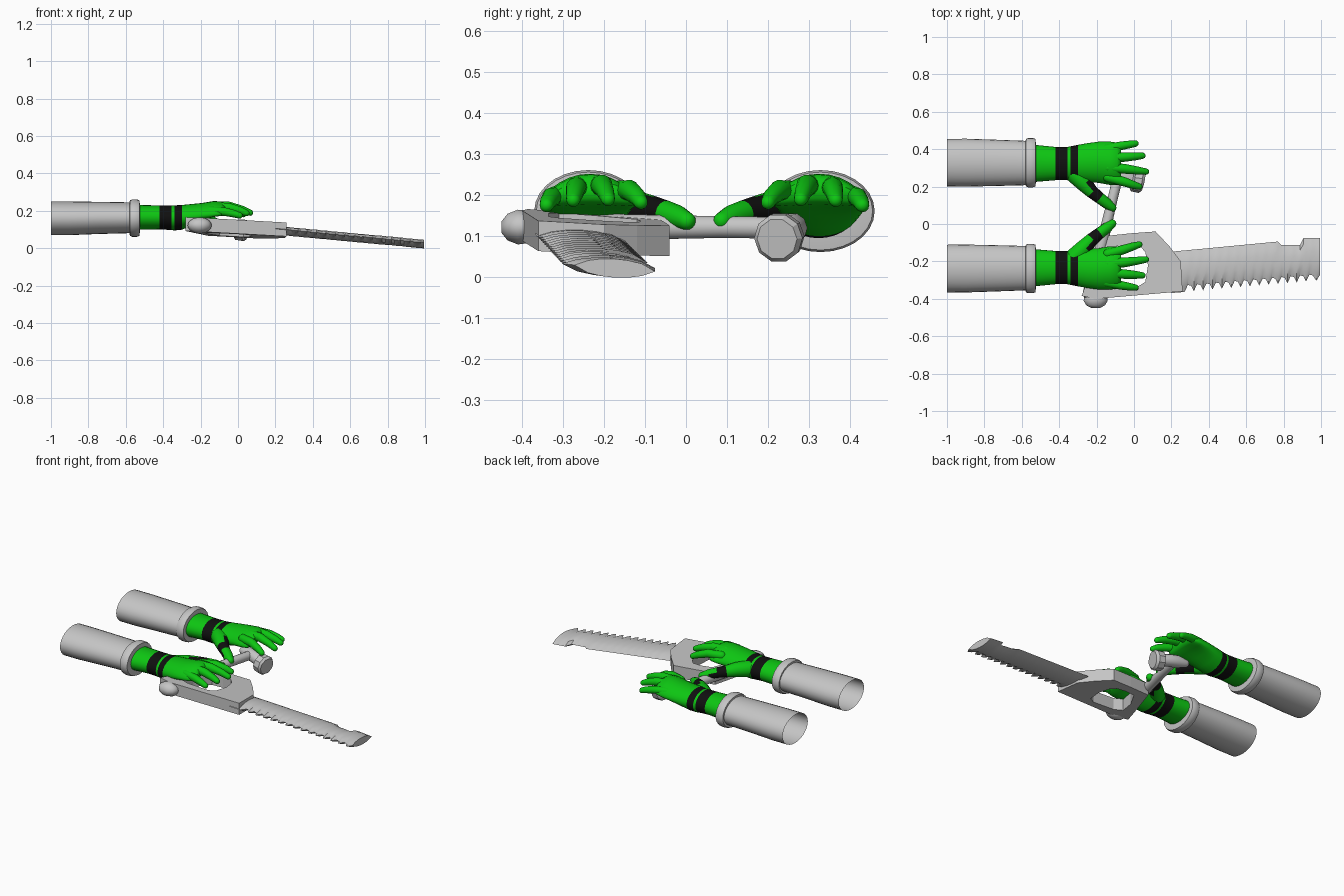
import bpy, bmesh, math
from mathutils import Vector

cube = bpy.data.objects.get("Cube")
if cube:
    bpy.data.objects.remove(cube)


def material(name, rgb):
    m = bpy.data.materials.new(name)
    m.use_nodes = True
    m.diffuse_color = (*rgb, 1)
    bsdf = m.node_tree.nodes["Principled BSDF"]
    bsdf.inputs["Base Color"].default_value = (*rgb, 1)
    bsdf.inputs["Roughness"].default_value = 0.7
    return m


GREY = material("light grey", (0.56, 0.56, 0.56))
GREEN = material("glove green", (0.004, 0.56, 0.006))
BLACK = material("strap black", (0.005, 0.005, 0.005))
MID = 0.045  # mirror plane between the two arms


def finish(name, bm, mats, smooth=40, side=1, rule=None):
    """Mirror if needed, colour by rule, and turn the bmesh into an object."""
    if rule:
        for f in bm.faces:
            f.material_index = int(rule(f.calc_center_median()))
    for v in bm.verts:
        v.co.y = MID + side * (v.co.y - MID)
    bmesh.ops.recalc_face_normals(bm, faces=bm.faces)
    mesh = bpy.data.meshes.new(name)
    bm.to_mesh(mesh)
    bm.free()
    for m in mats:
        mesh.materials.append(m)
    ob = bpy.data.objects.new(name, mesh)
    bpy.context.collection.objects.link(ob)
    if smooth:
        bpy.ops.object.select_all(action='DESELECT')
        ob.select_set(True)
        bpy.context.view_layer.objects.active = ob
        bpy.ops.object.shade_smooth_by_angle(angle=math.radians(smooth))
    return ob


def loft(rings, caps=True):
    bm = bmesh.new()
    rows = [[bm.verts.new(p) for p in ring] for ring in rings]
    n = len(rows[0])
    for a, b in zip(rows, rows[1:]):
        for i in range(n):
            j = (i + 1) % n
            bm.faces.new((a[i], a[j], b[j], b[i]))
    if caps:
        bm.faces.new(rows[0])
        bm.faces.new(rows[-1])
    return bm


def oval(x, y, z, half_w, half_h, n=28, droop=0):
    """Upright oval ring; droop bends its sides down into an arch."""
    ring = []
    for i in range(n):
        a = math.tau * i / n
        c, s = math.cos(a), math.sin(a)
        ring.append((x, y + half_w * c, z + half_h * s - droop * c * c))
    return ring


def tube(path, n=14, rounded=True):
    """Round tube along (x, y, z, radius) points with optional domed ends."""
    pts = [(Vector(p[:3]), p[3]) for p in path]
    if rounded:
        def dome(end, nxt):
            p, r = end
            d = (p - nxt[0]).normalized()
            return [(p + d * r * math.sin(a), r * math.cos(a)) for a in (0.45, 0.9, 1.3)]
        pts = dome(pts[0], pts[1])[::-1] + pts + dome(pts[-1], pts[-2])
    rings = []
    for i, (p, r) in enumerate(pts):
        t = (pts[min(i + 1, len(pts) - 1)][0] - pts[max(i - 1, 0)][0]).normalized()
        u = t.cross(Vector((0, 0, 1))).normalized()
        w = u.cross(t)
        rings.append([p + r * (u * math.cos(k * math.tau / n) + w * math.sin(k * math.tau / n))
                      for k in range(n)])
    return loft(rings)


# Arms: sleeve, cuff, glove, fingers and thumb on both sides
FINGERS = {
    "index": [(-0.14, 0.25, 0.21, 0.026), (-0.06, 0.228, 0.212, 0.025),
              (0.0, 0.208, 0.195, 0.021), (0.028, 0.2, 0.182, 0.017)],
    "middle": [(-0.14, 0.302, 0.222, 0.027), (-0.05, 0.295, 0.224, 0.026),
               (0.02, 0.286, 0.207, 0.021), (0.064, 0.28, 0.19, 0.017)],
    "ring": [(-0.14, 0.352, 0.22, 0.026), (-0.05, 0.358, 0.218, 0.025),
             (0.01, 0.362, 0.202, 0.021), (0.045, 0.365, 0.188, 0.017)],
    "little": [(-0.15, 0.402, 0.2, 0.024), (-0.07, 0.418, 0.195, 0.023),
               (-0.02, 0.426, 0.184, 0.02), (0.008, 0.43, 0.175, 0.017)],
}
for label, side in (("left", 1), ("right", -1)):
    sleeve = [oval(-1, 0.328, 0.16, 0.127, 0.09), oval(-0.9, 0.328, 0.16, 0.128, 0.09),
              oval(-0.75, 0.327, 0.162, 0.124, 0.086), oval(-0.56, 0.326, 0.163, 0.118, 0.082)]
    finish(label + "_sleeve", loft(sleeve, caps=False), [GREY], side=side)

    cuff = [oval(x, 0.328, 0.161, w, w - 0.032) for x, w in
            ((-0.58, 0.115), (-0.578, 0.127), (-0.565, 0.132), (-0.54, 0.132),
             (-0.527, 0.127), (-0.524, 0.1))]
    finish(label + "_cuff", loft(cuff), [GREY], side=side)

    glove = [oval(-0.54, 0.324, 0.165, 0.1, 0.066),
             oval(-0.42, 0.323, 0.165, 0.089, 0.064),
             oval(-0.355, 0.323, 0.163, 0.089, 0.066),
             oval(-0.34, 0.323, 0.162, 0.092, 0.067),
             oval(-0.3, 0.325, 0.165, 0.098, 0.066),
             oval(-0.25, 0.328, 0.178, 0.104, 0.058, droop=0.008),
             oval(-0.19, 0.33, 0.195, 0.11, 0.047, droop=0.018),
             oval(-0.13, 0.325, 0.211, 0.116, 0.041, droop=0.03),
             oval(-0.09, 0.322, 0.214, 0.113, 0.036, droop=0.03),
             oval(-0.07, 0.32, 0.214, 0.1, 0.022, droop=0.022)]
    finish(label + "_glove", loft(glove), [GREEN, BLACK], 60, side,
           lambda c: -0.42 < c.x < -0.355 or -0.34 < c.x < -0.3)

    for finger, path in FINGERS.items():
        finish(f"{label}_{finger}_finger", tube(path), [GREEN], 60, side)

    thumb = [(-0.32, 0.27, 0.168, 0.05), (-0.265, 0.215, 0.168, 0.044),
             (-0.225, 0.172, 0.163, 0.035), (-0.185, 0.14, 0.156, 0.031),
             (-0.145, 0.11, 0.146, 0.029), (-0.116, 0.088, 0.137, 0.022)]
    finish(label + "_thumb", tube(thumb), [GREEN, BLACK], 60, side,
           lambda c: -0.235 < c.x < -0.18)


# Saw frame: a tilted plate with a hand opening
def tilt(x, y):
    return 0.105 - 0.05 * x - 0.06 * (y + 0.22)


outer = [(-0.28, -0.385), (-0.2, -0.4), (0.03, -0.38), (0.26, -0.36), (0.25, -0.2),
         (0.19, -0.12), (0.115, -0.04), (-0.02, -0.05), (-0.16, -0.065), (-0.22, -0.22)]
inner = [(-0.18, -0.31), (-0.13, -0.335), (0.02, -0.335), (0.06, -0.31), (0.075, -0.22),
         (0.06, -0.15), (0.03, -0.115), (-0.03, -0.11), (-0.1, -0.12), (-0.16, -0.22)]


def plate(points, h):
    return [(x, y, tilt(x, y) + h) for x, y in points]


H = 0.037
frame = loft([plate(outer, -H), plate(outer, H), plate(inner, H), plate(inner, -H),
              plate(outer, -H)], caps=False)
bmesh.ops.remove_doubles(frame, verts=frame.verts, dist=0.0001)
finish("saw_frame", frame, [GREY], 0)

# Saw blade: lens-shaped section with teeth along the lower edge
TEETH = 14
stations = [(0.2, 0.0)]
for i in range(TEETH):
    x0 = 0.27 + i * 0.05
    stations += [(x0, 0.0), (x0 + 0.018, 0.036), (x0 + 0.036, 0.03)]
stations += [(0.975, 0.0), (0.995, 0.03)]


def back_edge(x):
    if x < 0.78:
        return -0.148 + 0.095 * (x - 0.2)
    if x < 0.9:
        return -0.112
    return -0.075


rings = []
for x, notch in stations:
    low, high = -0.365 + 0.085 * (x - 0.25) + notch, back_edge(x)
    zc = 0.09 - 0.088 * (x - 0.25)
    ring = []
    for sign in (1, -1):
        for k in range(6):
            f = k / 6 if sign > 0 else 1 - k / 6
            y = low + (high - low) * f
            bulge = 0.021 * math.sin(math.pi * f) ** 0.7 if 0 < f < 1 else 0
            ring.append((x, y, zc - 0.06 * (y + 0.22) + sign * (bulge + 0.002)))
    rings.append(ring)
finish("saw_blade", loft(rings), [GREY], 30)

# Side knob
knob = [(-0.205, -0.37, 0.122, 0.03), (-0.205, -0.385, 0.122, 0.04),
        (-0.205, -0.41, 0.122, 0.043), (-0.205, -0.435, 0.122, 0.033),
        (-0.205, -0.45, 0.122, 0.014)]
bm = tube(knob, 18, rounded=False)
for v in bm.verts:
    v.co.x = -0.205 + (v.co.x + 0.205) * 1.5
finish("side_knob", bm, [GREY], 50)

# Rear grip and the long bar reaching across to the other hand
bar = [(-0.24, -0.37, 0.125, 0.034), (-0.16, -0.06, 0.122, 0.03),
       (-0.125, 0.09, 0.122, 0.027), (-0.09, 0.235, 0.12, 0.027)]
finish("handle_bar", tube(bar), [GREY])

# Cross grip at the end of the bar, with a faceted cap
grip = [(-0.15, 0.27, 0.122, 0.024), (-0.1, 0.26, 0.12, 0.037),
        (-0.05, 0.247, 0.115, 0.037), (0.01, 0.23, 0.1, 0.032)]
finish("cross_grip", tube(grip, 10), [GREY])
cap = [(-0.015, 0.235, 0.102, 0.04), (-0.005, 0.232, 0.1, 0.058),
       (0.035, 0.225, 0.095, 0.06), (0.048, 0.222, 0.093, 0.05)]
finish("grip_cap", tube(cap, 10, rounded=False), [GREY], 30)
